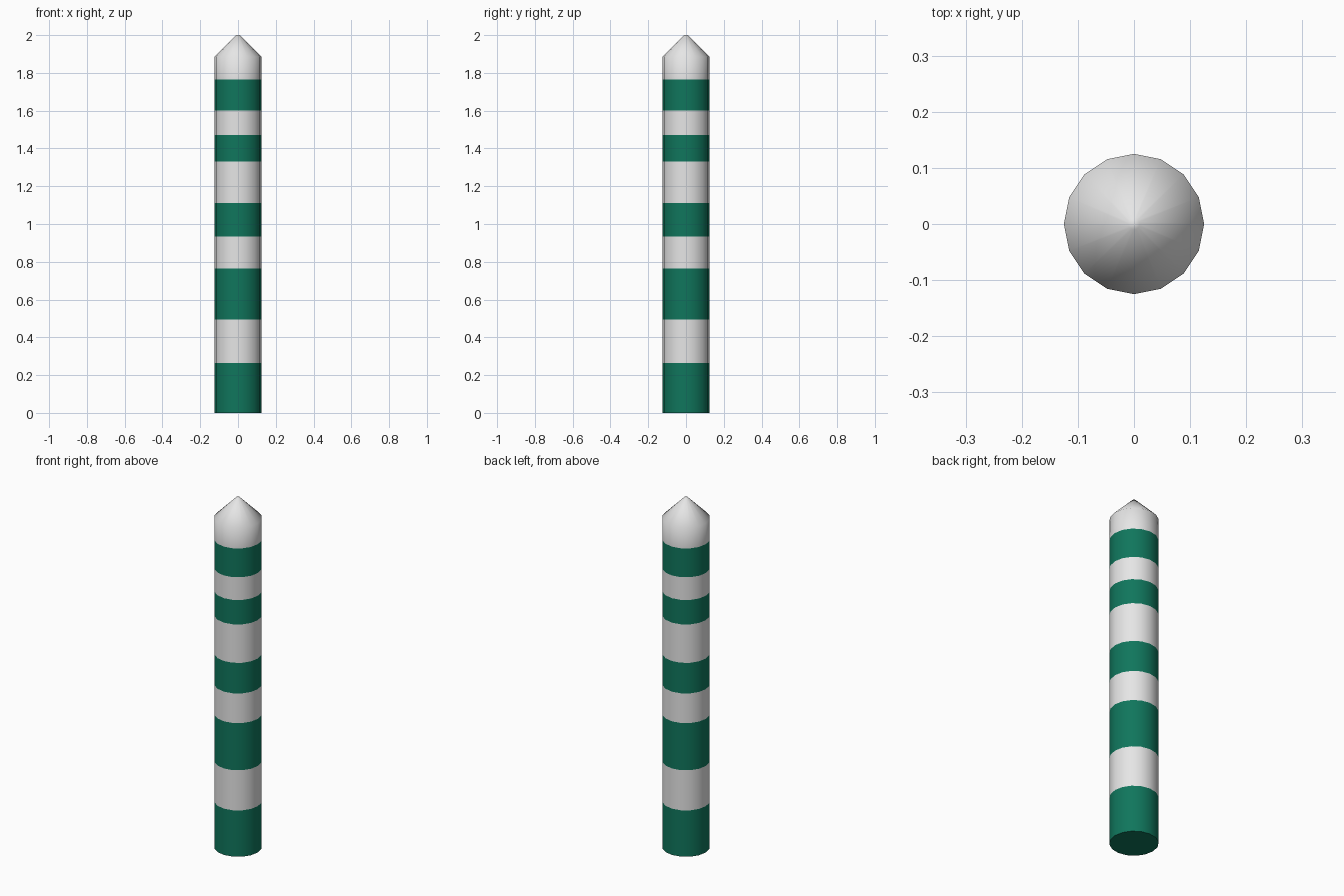
import bpy, bmesh, math

if "Cube" in bpy.data.objects:
    bpy.data.objects.remove(bpy.data.objects["Cube"])

SIDES, R = 16, 0.125
# heights of the stripe edges, bottom to top; colours alternate from green
STRIPES = [0, 0.265, 0.495, 0.765, 0.935, 1.11, 1.33, 1.47, 1.6, 1.765]
profile = [(R, z) for z in STRIPES] + [(R, 1.885), (0.01, 2.0)]


def material(name, color):
    m = bpy.data.materials.new(name)
    m.diffuse_color = (*color, 1)
    m.use_nodes = True
    m.node_tree.nodes["Principled BSDF"].inputs["Base Color"].default_value = m.diffuse_color
    return m


# Striped post with a pointed top
bm = bmesh.new()
rings = []
for r, z in profile:
    rings.append([bm.verts.new((r * math.cos(2 * math.pi * i / SIDES),
                                r * math.sin(2 * math.pi * i / SIDES), z))
                  for i in range(SIDES)])

for k in range(len(rings) - 1):
    # green and white bands alternate; everything above the last edge is white
    mat = k % 2 if k < len(STRIPES) else 1
    for i in range(SIDES):
        j = (i + 1) % SIDES
        f = bm.faces.new((rings[k][i], rings[k][j], rings[k + 1][j], rings[k + 1][i]))
        f.material_index = mat

# Bottom and tip caps
bm.faces.new(rings[0][::-1]).material_index = 0
bm.faces.new(rings[-1]).material_index = 1

mesh = bpy.data.meshes.new("striped_post")
bm.to_mesh(mesh)
bm.free()
mesh.materials.append(material("green", (0.005, 0.18, 0.107)))
mesh.materials.append(material("white", (0.79, 0.79, 0.79)))
post = bpy.data.objects.new("striped_post", mesh)
bpy.context.collection.objects.link(post)

# Smooth sides and cone, sharp bottom edge
bpy.context.view_layer.objects.active = post
post.select_set(True)
bpy.ops.object.shade_smooth_by_angle(angle=math.radians(60))
